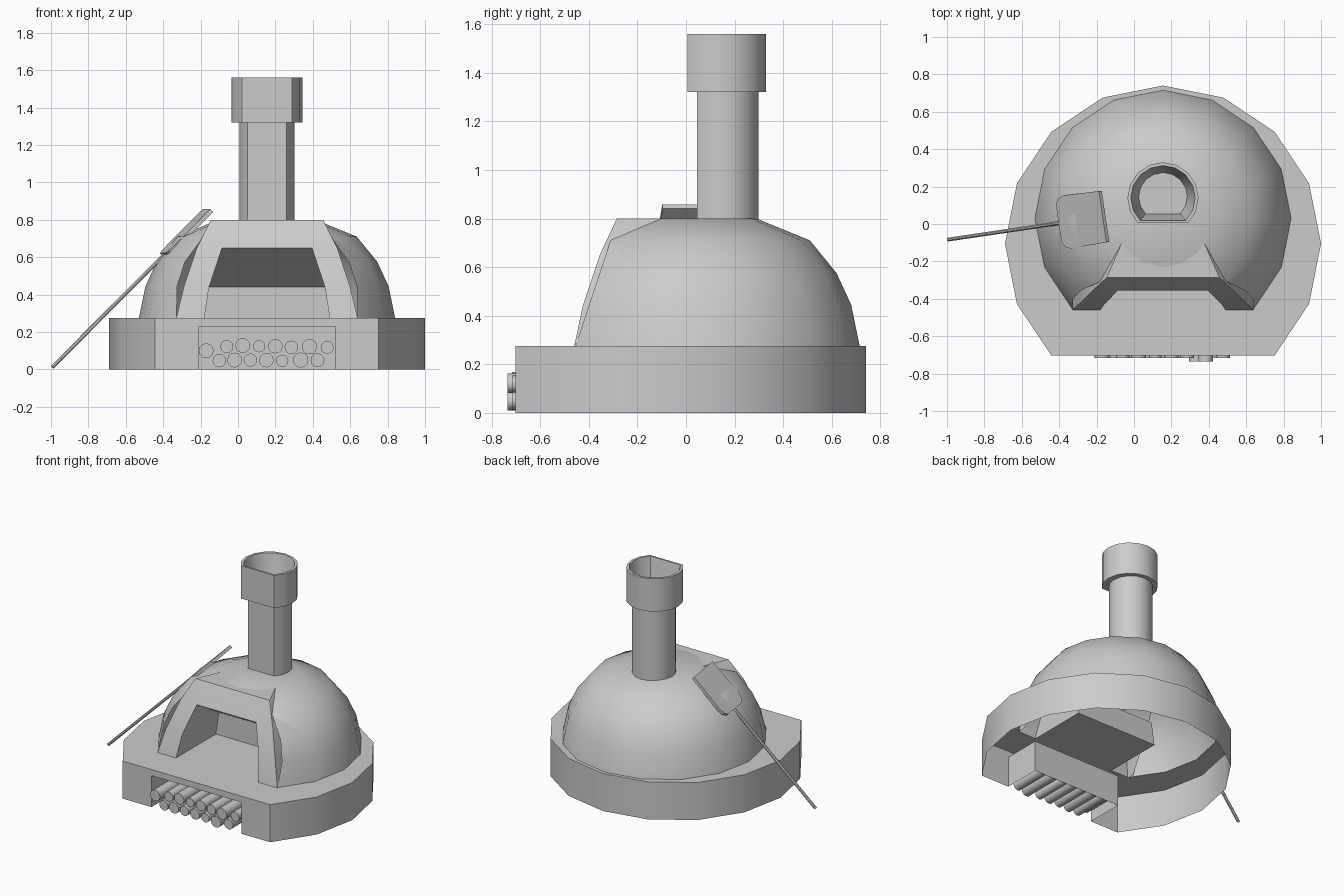
import bpy, bmesh, math
from mathutils import Vector

if "Cube" in bpy.data.objects:
    bpy.data.objects.remove(bpy.data.objects["Cube"])

CX = 0.155  # symmetry axis of the oven


def finish(name, verts, faces, angle=35, cut=None, normals=True):
    bm = bmesh.new()
    vs = [bm.verts.new(v) for v in verts]
    for f in faces:
        bm.faces.new([vs[i] for i in f])
    if cut:
        bmesh.ops.bisect_plane(bm, geom=bm.verts[:] + bm.edges[:] + bm.faces[:], dist=1e-5,
                               plane_co=cut[0], plane_no=cut[1], clear_outer=True)
    if normals:
        bmesh.ops.recalc_face_normals(bm, faces=bm.faces)
    me = bpy.data.meshes.new(name)
    bm.to_mesh(me)
    bm.free()
    ob = bpy.data.objects.new(name, me)
    bpy.context.collection.objects.link(ob)
    bpy.ops.object.select_all(action='DESELECT')
    ob.select_set(True)
    bpy.context.view_layer.objects.active = ob
    bpy.ops.object.shade_smooth_by_angle(angle=math.radians(angle))
    return ob


def ring(cy, r, z, flat=True, n=16):
    """Circle of points, optionally with its front cut flat like a D."""
    pts = []
    for i in range(n):
        a = -math.pi / 2 + 2 * math.pi * i / n
        y = r * math.sin(a)
        pts.append((CX + r * math.cos(a), cy + (max(y, -r * 0.7071) if flat else y), z))
    return pts


def loft(rings, cap_end=False, skip=()):
    n = len(rings[0])
    verts = [p for r in rings for p in r]
    faces = [(k * n + i, k * n + (i + 1) % n, (k + 1) * n + (i + 1) % n, (k + 1) * n + i)
             for k in range(len(rings) - 1) for i in range(n) if (k, i) not in skip]
    if cap_end:
        faces.append(tuple(range((len(rings) - 1) * n, len(rings) * n)))
    return verts, faces


# Base: hollow D-shaped plinth with a front notch and an open middle under the dome
outer = []
for z in (0, 0.23, 0.275):
    r = ring(-0.105, 0.845, z)
    r[1], r[15] = (CX + 0.365, r[1][1], z), (CX - 0.365, r[15][1], z)
    outer.append(r)
inner = [(x, max(y, -0.455), z) for x, y, z in ring(0.03, 0.68, 0.275, False)]
finish("base", *loft(outer + [inner], skip={(0, 0), (0, 15)}))

# Wood store: box lining behind the notch, open at front and bottom
l, r, f, b, t = CX - 0.365, CX + 0.365, -0.702, -0.42, 0.23
finish("wood_store",
       [(l, f, 0), (l, f, t), (l, b, 0), (l, b, t), (r, f, 0), (r, f, t), (r, b, 0), (r, b, t)],
       [(0, 2, 3, 1), (2, 6, 7, 3), (6, 4, 5, 7), (1, 3, 7, 5)])

# Dome: revolved profile, front sliced off by a leaning plane
profile = [(0.685, 0.275), (0.65, 0.445), (0.59, 0.575), (0.48, 0.71), (0.26, 0.8)]
verts, faces = loft([ring(0.03, pr, pz, False) for pr, pz in profile], cap_end=True)
finish("dome", verts, faces, 40, ((CX, -0.455, 0.275), (0, -0.525, 0.175)))

# Hood: front frame around the mouth, top plate and side cheeks running into the dome
# rows: z, front y, outer half width, back half width, back y
rows = [(0.275, -0.46, 0.485, 0.485, -0.40), (0.44, -0.425, 0.445, 0.445, -0.25),
        (0.65, -0.355, 0.375, 0.375, -0.05), (0.8, -0.285, 0.30, 0.15, 0.06)]
mouth = [0.335, 0.31, 0.24]
verts, faces = [], []
for s in (-1, 1):
    o = len(verts)
    verts += [(CX + s * w, y, z) for z, y, w, _, _ in rows]
    verts += [(CX + s * w, y, z) for z, _, _, w, y in rows]
    verts += [(CX + s * m, row[1], row[0]) for m, row in zip(mouth, rows)]
    faces += [(o + i, o + i + 1, o + i + 5, o + i + 4) for i in range(3)]
    faces += [(o + i, o + i + 1, o + i + 9, o + i + 8) for i in range(2)]
    faces.append((o + 2, o + 3, o + 10))
faces += [(10, 21, 14, 3), (3, 14, 18, 7)]
finish("hood", verts, faces, 40)

# Oven chamber: floor, side walls, back wall and sloping ceiling
verts = []
for s in (-1, 1):
    verts += [(CX + s * m, row[1], row[0]) for m, row in zip(mouth, rows)]
    verts += [(CX + s * 0.335, 0.0, 0.275), (CX + s * 0.31, 0.0, 0.44)]
finish("oven_chamber", verts,
       [(0, 3, 8, 5), (3, 4, 9, 8), (4, 2, 7, 9), (0, 1, 4, 3), (1, 2, 4),
        (5, 8, 9, 6), (6, 9, 7)], 30)

# Chimney pipe and its hollow cap
finish("chimney", *loft([ring(0.15, 0.148, 0.76), ring(0.15, 0.148, 1.33)]), 50)
finish("chimney_cap", *loft([ring(0.147, 0.12, 1.32), ring(0.14, 0.19, 1.32), ring(0.14, 0.19, 1.56),
                             ring(0.14, 0.172, 1.56), ring(0.145, 0.145, 1.42),
                             ring(0.145, 0.13, 1.36)], True), 50)


def rod(name, p, q, radius, n=12):
    p, q = Vector(p), Vector(q)
    d = (q - p).normalized()
    u = d.cross(Vector((0, 0.3, 1))).normalized()
    v = d.cross(u)
    rings = [[e + radius * (math.cos(2 * math.pi * i / n) * u + math.sin(2 * math.pi * i / n) * v)
              for i in range(n)] for e in (p, q)]
    verts, faces = loft(rings, True)
    faces.append(tuple(range(n)))
    return finish(name, verts, faces)


# Firewood: two stacked rows of logs (x, z, radius)
logs = [(-0.17, 0.10, 0.040), (-0.06, 0.122, 0.035), (0.025, 0.128, 0.040), (0.113, 0.124, 0.033),
        (0.2, 0.124, 0.039), (0.285, 0.118, 0.036), (0.382, 0.122, 0.041), (0.477, 0.118, 0.035),
        (-0.1, 0.047, 0.036), (-0.018, 0.05, 0.040), (0.066, 0.05, 0.036), (0.152, 0.05, 0.039),
        (0.236, 0.046, 0.033), (0.335, 0.05, 0.041), (0.425, 0.05, 0.037)]
for i, (x, z, rad) in enumerate(logs):
    rod(f"log_{i + 1}", (x, -0.735 if rad > 0.04 else -0.717, z), (x, -0.43, z), rad)

# Peel: thin handle and flat blade leaning on the dome
start, tip = Vector((-0.993, -0.083, 0.012)), Vector((-0.16, 0.04, 0.85))
d = (tip - start).normalized()
side = d.cross(Vector((0, 0, 1))).normalized()
up = side.cross(d)
neck = tip - d * 0.335
rod("peel_handle", start, neck + d * 0.02, 0.011, 8)
outline = [(0, -0.1), (0.02, -0.13), (0.06, -0.143), (0.335, -0.138),
           (0.335, 0.138), (0.06, 0.143), (0.02, 0.13), (0, 0.1)]
rings = [[neck + d * a + side * w + up * h for a, w in outline] for h in (-0.011, 0.011)]
verts, faces = loft(rings, True)
finish("peel_blade", verts, faces + [tuple(range(8))])
